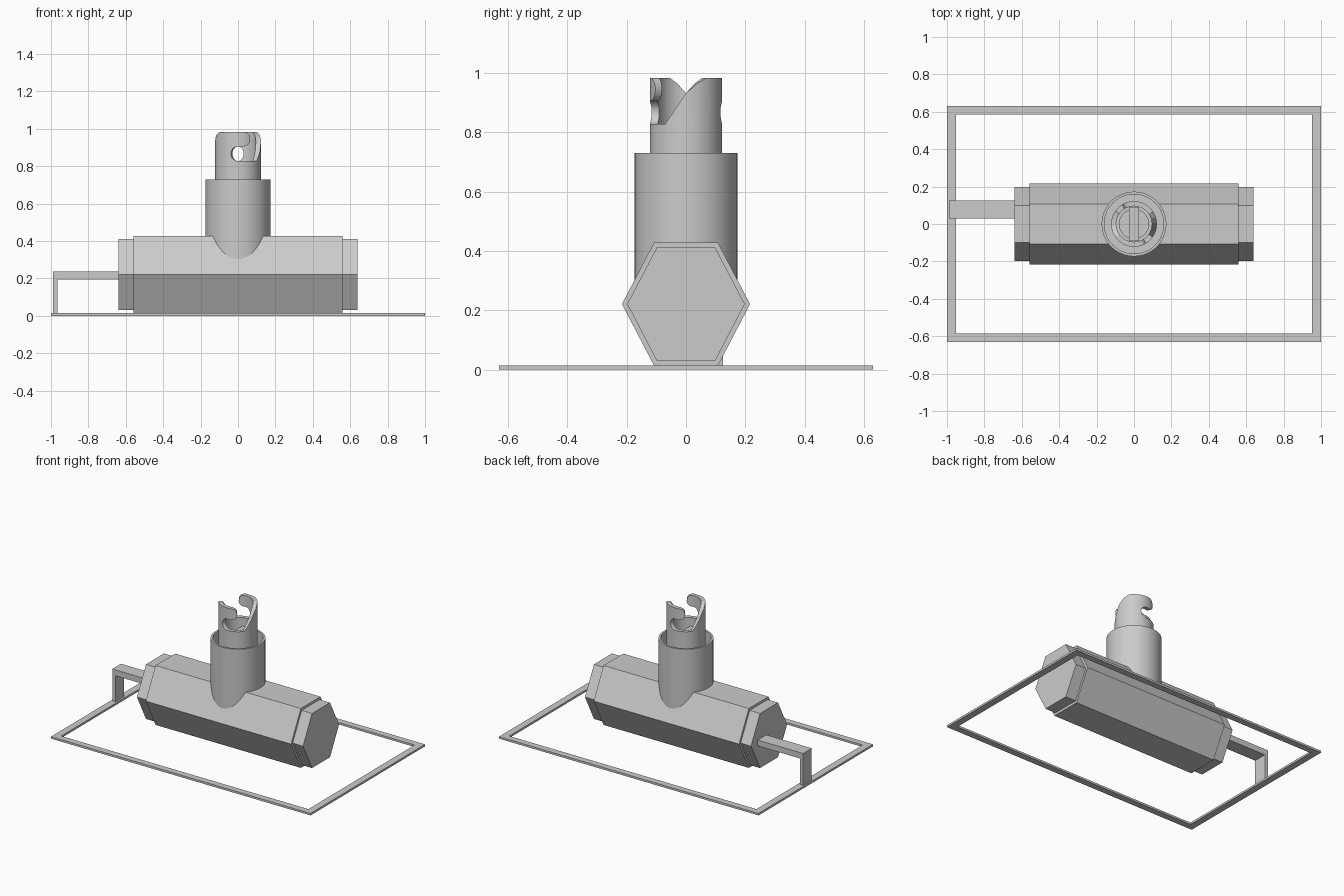
import bpy, bmesh, math
from mathutils import Vector

if "Cube" in bpy.data.objects:
    bpy.data.objects.remove(bpy.data.objects["Cube"])

grey = bpy.data.materials.new("light grey")
grey.diffuse_color = (0.6, 0.6, 0.6, 1)
grey.use_nodes = True
grey.node_tree.nodes["Principled BSDF"].inputs["Base Color"].default_value = grey.diffuse_color


def finish(name, bm, smooth=False):
    me = bpy.data.meshes.new(name)
    bm.to_mesh(me)
    bm.free()
    ob = bpy.data.objects.new(name, me)
    bpy.context.collection.objects.link(ob)
    me.materials.append(grey)
    if smooth:
        bpy.ops.object.select_all(action='DESELECT')
        bpy.context.view_layer.objects.active = ob
        ob.select_set(True)
        bpy.ops.object.shade_smooth_by_angle(angle=math.radians(30))
    return ob


def extrude(name, outline, offset):
    """Fill a planar outline and extrude it into a closed solid."""
    bm = bmesh.new()
    face = bm.faces.new([bm.verts.new(p) for p in outline])
    top = bmesh.ops.extrude_face_region(bm, geom=[face], use_keep_orig=True)
    moved = [v for v in top['geom'] if isinstance(v, bmesh.types.BMVert)]
    bmesh.ops.translate(bm, verts=moved, vec=offset)
    bmesh.ops.recalc_face_normals(bm, faces=bm.faces)
    return finish(name, bm)


def box(name, x0, x1, y0, y1, z0, z1):
    return extrude(name, [(x0, y0, z0), (x1, y0, z0), (x1, y1, z0), (x0, y1, z0)],
                   (0, 0, z1 - z0))


def lathe(name, profile, steps=64):
    bm = bmesh.new()
    vs = [bm.verts.new((r, 0, z)) for r, z in profile]
    edges = [bm.edges.new(pair) for pair in zip(vs, vs[1:])]
    bmesh.ops.spin(bm, geom=vs + edges, cent=(0, 0, 0), axis=(0, 0, 1),
                   angle=math.tau, steps=steps)
    bmesh.ops.remove_doubles(bm, verts=bm.verts, dist=1e-4)
    bmesh.ops.recalc_face_normals(bm, faces=bm.faces)
    return finish(name, bm, True)


# flat rectangular ground frame
bm = bmesh.new()
loops = []
for x, y in ((1, 0.63), (0.952, 0.585)):
    for z in (0, 0.014):
        loops.append([bm.verts.new((sx * x, sy * y, z))
                      for sx, sy in ((-1, -1), (1, -1), (1, 1), (-1, 1))])
for a, b in ((0, 1), (1, 3), (3, 2), (2, 0)):
    for i in range(4):
        j = (i + 1) % 4
        bm.faces.new((loops[a][i], loops[a][j], loops[b][j], loops[b][i]))
bmesh.ops.recalc_face_normals(bm, faces=bm.faces)
finish("ground_frame", bm)


# six-sided barrel with slightly smaller end caps
def hexagon(x, half_width, half_height):
    return [(x, half_width * c, 0.221 + half_height * s)
            for c, s in ((1, 0), (0.5, 1), (-0.5, 1), (-1, 0), (-0.5, -1), (0.5, -1))]


extrude("barrel", hexagon(-0.56, 0.216, 0.207), (1.12, 0, 0))
extrude("left_end_cap", hexagon(-0.64, 0.198, 0.19), (0.08, 0, 0))
extrude("right_end_cap", hexagon(0.56, 0.198, 0.19), (0.08, 0, 0))

# bent bracket joining the barrel to the frame
extrude("bracket", [(x, 0.03, z) for x, z in ((-0.64, 0.195), (-0.64, 0.236), (-0.99, 0.236),
                                              (-0.99, 0.014), (-0.965, 0.014), (-0.965, 0.195))],
        (0, 0.095, 0))

# upright socket with an open annular rim
lathe("socket", [(0, 0.25), (0.173, 0.25), (0.173, 0.73), (0.159, 0.73),
                 (0.159, 0.62), (0, 0.62)])


# bayonet tube: half of it unrolled as (degrees, height), then wrapped twice
R, Z_SLOT, Z_TOP = 0.122, 0.828, 0.984


def arc(deg, z, rad, start, end, n=12):
    out = []
    for i in range(n + 1):
        t = math.radians(start + (end - start) * i / n)
        out.append((deg + math.degrees(rad * math.cos(t) / R), z + rad * math.sin(t)))
    return out


outline = [(-125, 0.6), (-125, Z_SLOT), (-108, 0.875), (-90, 0.932), (-72, 0.965), (-55, Z_TOP)]
outline += arc(14, 0.945, 0.039, 90, -90)       # hooked lobe
outline += arc(0, 0.867, 0.039, 90, 270)        # round slot end
outline += [(55, Z_SLOT), (55, 0.6)]

bm = bmesh.new()
for turn in (0, 180):
    bm.faces.new([bm.verts.new((d + turn, 0, z)) for d, z in outline])
for d in range(-120, 240, 5):
    bmesh.ops.bisect_plane(bm, geom=bm.verts[:] + bm.edges[:] + bm.faces[:], dist=1e-5,
                           plane_co=(d, 0, 0), plane_no=(1, 0, 0))
for v in bm.verts:
    a = math.radians(v.co.x)
    v.co = Vector((R * math.sin(a), -R * math.cos(a), v.co.z))
bmesh.ops.remove_doubles(bm, verts=bm.verts, dist=1e-4)
bmesh.ops.recalc_face_normals(bm, faces=bm.faces)
# thicken the wrapped wall inwards, closing every open edge
outer = bm.faces[:]
for f in outer:
    c = f.calc_center_median()
    if f.normal.dot(Vector((c.x, c.y, 0))) < 0:
        f.normal_flip()
rim = [e for e in bm.edges if e.is_boundary]
inner = {v: bm.verts.new((v.co.x * 0.78, v.co.y * 0.78, v.co.z)) for v in bm.verts[:]}
for f in outer:
    bm.faces.new([inner[v] for v in reversed(f.verts[:])])
for e in rim:
    a, b = e.verts
    bm.faces.new((a, b, inner[b], inner[a]))
bmesh.ops.recalc_face_normals(bm, faces=bm.faces)
finish("bayonet_tube", bm, True)

# floor and cross bar inside the tube
lathe("tube_floor", [(0, 0.62), (0.096, 0.62), (0.096, 0.74), (0.078, 0.74), (0.078, 0.71), (0, 0.71)])
box("cross_bar", -0.028, 0.028, -0.09, 0.09, 0.7, 0.77)
